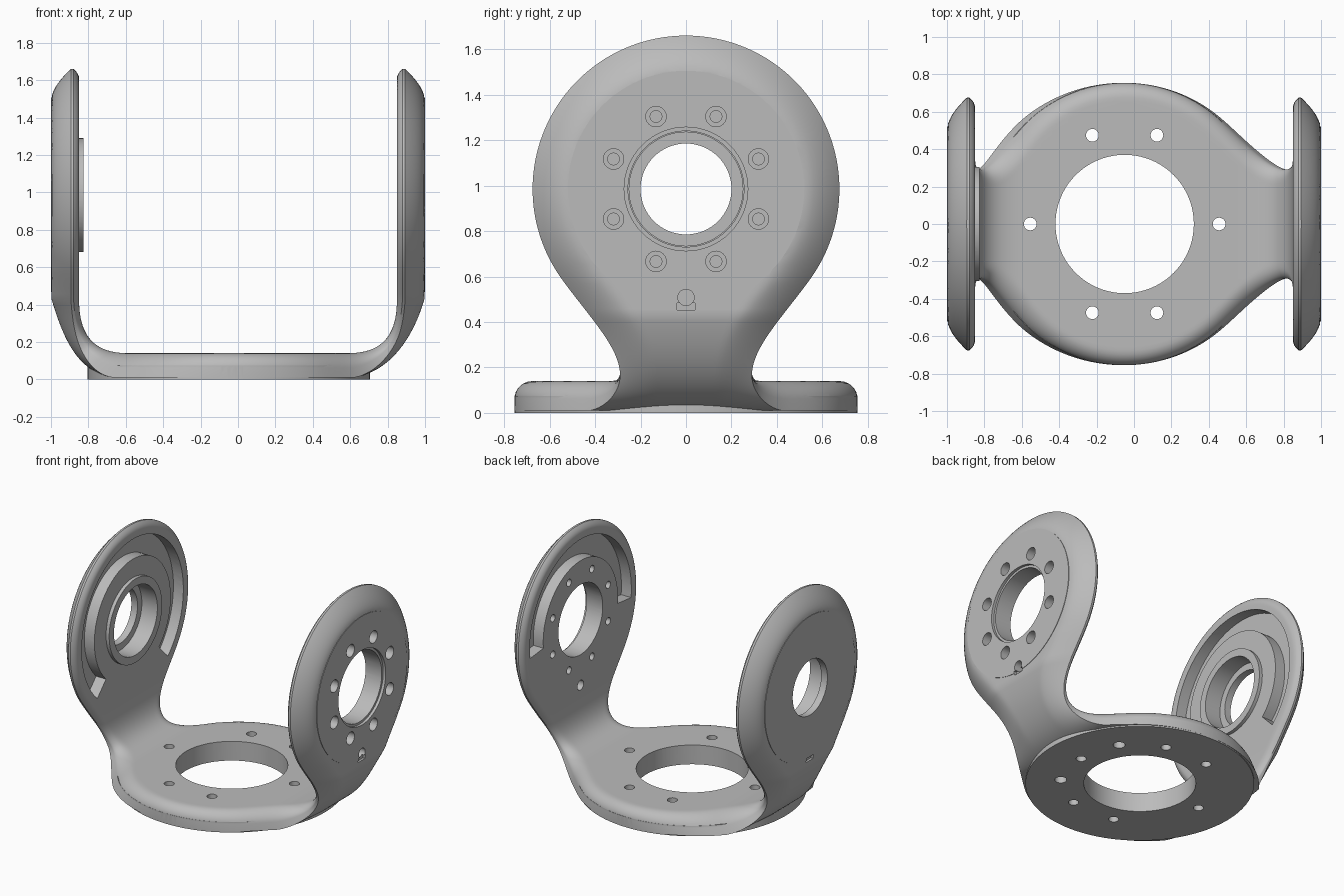
import bpy, bmesh
from math import sin, cos, pi, sqrt, hypot, radians
from mathutils import Matrix, Vector

if "Cube" in bpy.data.objects:
    bpy.data.objects.remove(bpy.data.objects["Cube"])

ARM_Z, ARM_R = 0.985, 0.675      # arm disc centre height and radius
BASE_X, BASE_R = -0.05, 0.755    # base disc centre and radius
NECK = 0.29                      # neck half width
SIDE = [sin(pi * (k / 48 - 0.5)) for k in range(49)]

grey = bpy.data.materials.new("satin grey")
grey.use_nodes = True
grey.diffuse_color = (0.5, 0.5, 0.5, 1)
grey.node_tree.nodes["Principled BSDF"].inputs["Base Color"].default_value = (0.5, 0.5, 0.5, 1)


def make(name, bm):
    bmesh.ops.recalc_face_normals(bm, faces=bm.faces)
    mesh = bpy.data.meshes.new(name)
    bm.to_mesh(mesh)
    bm.free()
    mesh.materials.append(grey)
    ob = bpy.data.objects.new(name, mesh)
    bpy.context.scene.collection.objects.link(ob)
    return ob


def bezier(p, t):
    m = 1 - t
    w = (m**3, 3 * m * m * t, 3 * m * t * t, t**3)
    return Vector([sum(a * q[i] for a, q in zip(w, p)) for i in (0, 1)])


def hermite(a, b, wa, wb, ma, mb, s):
    L = b - a
    t = (s - a) / L
    h = t * t * (3 - 2 * t)
    return wa * (1 - h) + wb * h + L * (ma * t * (1 - t)**2 + mb * t * t * (t - 1))


# Cross-sections of one half of the yoke, from base centre to arm tip
def half(sx):
    c = BASE_X * sx
    a = 0.62 if sx > 0 else 0.67
    rows = []
    for i in range(20):
        f = i / 20
        rows.append((Vector((a * f, 0.01)), Vector((0.58 * f, 0.14)), 0))
    outer = [(a, 0.01), (a + 0.18, 0.04), (0.93, 0.20), (0.997, 0.43)]
    inner = [(0.58, 0.14), (0.74, 0.14), (0.85, 0.20), (0.85, 0.43)]
    for i in range(25):
        t = i / 24
        rows.append((bezier(outer, t), bezier(inner, t), t * t * (3 - 2 * t)))
    neck_row = 32
    heights = [0.43 + (ARM_Z - 0.43) * i / 20 for i in range(1, 21)]
    heights += [ARM_Z + ARM_R * sin(radians(88 * i / 30)) for i in range(1, 31)]
    rows += [(Vector((0.997, z)), Vector((0.85, z)), 1) for z in heights]

    mids = [(o + n) / 2 for o, n, b in rows]
    s = [0.0]
    for p, q in zip(mids, mids[1:]):
        s.append(s[-1] + (q - p).length)
    s_neck, s_arm = s[neck_row], s[44] + ARM_Z - 0.43
    s_base, s_disc = c + 0.5, s_arm - 0.385

    def width(v):
        if v < s_base:
            return sqrt(BASE_R**2 - (v - c)**2)
        if v > s_disc:
            return sqrt(ARM_R**2 - (v - s_arm)**2)
        if v < s_neck:
            w = sqrt(BASE_R**2 - 0.25)
            return hermite(s_base, s_neck, w, NECK, -0.5 / w, 0, v)
        w = sqrt(ARM_R**2 - 0.385**2)
        return hermite(s_neck, s_disc, NECK, w, 0, 0.385 / w, v)

    rings = []
    for (o, n, b), v in zip(rows, s):
        w = width(v)
        slope = (width(v + 0.003) - width(v - 0.003)) / 0.006 if v < s_disc else 0
        lower, upper = [], []
        for u in SIDE:
            y = w * u
            if v < s_base:
                d = BASE_R - hypot(v - c, y)
            elif v > s_disc:
                d = ARM_R - hypot(v - s_arm, y)
            else:
                d = (w - abs(y)) / sqrt(1 + slope * slope)
            # edge rounding: soft outside on the arms, round top on the base
            d = max(d, 0)
            dome = 0.7 * max(0, 1 - d / 0.155)**1.6
            lip = 1 - 0.2 * max(0, 1 - d / 0.05)**2
            e = max(0, 1 - d / 0.08)
            top = 1 - 0.6 * (1 - sqrt(max(0, 1 - e * e)))
            p = o.lerp(n, dome * b)
            q = o.lerp(n, lip * b + top * (1 - b))
            lower.append((sx * p.x, y, p.y))
            upper.append((sx * q.x, y, q.y))
        rings.append(lower + upper[::-1])
    return rings


# Bent plate: base and both arms in one skin
bm = bmesh.new()
loops = [[bm.verts.new(p) for p in r] for r in half(-1)[:0:-1] + half(1)]
for r0, r1 in zip(loops, loops[1:]):
    for k in range(len(r0)):
        bm.faces.new((r0[k - 1], r0[k], r1[k], r1[k - 1]))
bm.faces.new(loops[0])
bm.faces.new(loops[-1][::-1])
yoke = make("yoke_bracket", bm)


def cyl_x(bm, r, x0, x1, y=0.0, z=ARM_Z, n=64):
    m = Matrix.Translation(((x0 + x1) / 2, y, z)) @ Matrix.Rotation(pi / 2, 4, 'Y')
    bmesh.ops.create_cone(bm, cap_ends=True, segments=n, radius1=r, radius2=r, depth=x1 - x0, matrix=m)


def cyl_z(bm, r, x, y, z0, z1, n=24):
    m = Matrix.Translation((x, y, (z0 + z1) / 2))
    bmesh.ops.create_cone(bm, cap_ends=True, segments=n, radius1=r, radius2=r, depth=z1 - z0, matrix=m)


def sector(bm, r0, r1, a0, a1, x0, x1, n=48):
    arc = [radians(a0 + (a1 - a0) * i / n) for i in range(n + 1)]
    pts = [(r1 * cos(a), r1 * sin(a)) for a in arc] + [(r0 * cos(a), r0 * sin(a)) for a in arc[::-1]]
    face = bm.faces.new([bm.verts.new((x0, y, ARM_Z + z)) for y, z in pts])
    ext = bmesh.ops.extrude_face_region(bm, geom=[face])["geom"]
    bmesh.ops.translate(bm, verts=[g for g in ext if isinstance(g, bmesh.types.BMVert)], vec=(x1 - x0, 0, 0))


def boolean(name, bm, operation):
    tool = make(name, bm)
    tool.hide_render = True
    mod = yoke.modifiers.new(name, 'BOOLEAN')
    mod.operation, mod.solver, mod.object = operation, 'EXACT', tool
    bpy.ops.object.select_all(action='DESELECT')
    bpy.context.view_layer.objects.active = yoke
    yoke.select_set(True)
    bpy.ops.object.modifier_apply(modifier=name)
    bpy.data.objects.remove(tool)


# Base foot
bm = bmesh.new()
cyl_z(bm, BASE_R, BASE_X, 0, 0, 0.075, 128)
boolean("base_foot", bm, 'UNION')

# Outer face discs and the bearing boss
bm = bmesh.new()
cyl_x(bm, 0.52, 0.93, 1.0, n=96)
cyl_x(bm, 0.52, -1.0, -0.93, n=96)
boolean("face_discs", bm, 'UNION')
bm = bmesh.new()
cyl_x(bm, 0.305, -0.9, -0.825)
boolean("bearing_boss", bm, 'UNION')

bolts = [(0.345 * cos(a), ARM_Z + 0.345 * sin(a)) for a in [radians(22.5 + 45 * i) for i in range(8)]]

# Pockets, counterbores, slots and blind holes
bm = bmesh.new()
sector(bm, 0.44, 0.585, -46, 226, -0.93, -0.8)
sector(bm, 0.43, 0.585, -6, 186, 0.8, 0.93)
cyl_x(bm, 0.25, -0.95, -0.7)
cyl_x(bm, 0.272, 0.98, 1.1)
for y, z in bolts:
    cyl_x(bm, 0.045, 0.94, 1.1, y, z, 24)
for sx in (-1, 1):
    m = Matrix.Translation((sx * 1.01, 0, 0.468)) @ Matrix.Diagonal((0.06, 0.08, 0.03, 1))
    bmesh.ops.create_cube(bm, size=1, matrix=m)
for sy in (-1, 1):
    cyl_z(bm, 0.04, 0.38, sy * 0.3, -0.1, 0.07)
boolean("recess_cutter", bm, 'DIFFERENCE')

# Through holes
bm = bmesh.new()
cyl_x(bm, 0.2, -1.1, -0.7)
cyl_x(bm, 0.255, 0.7, 1.1)
for y, z in bolts:
    cyl_x(bm, 0.026, 0.7, 1.1, y, z, 20)
cyl_x(bm, 0.036, 0.7, 1.1, 0, 0.508, 20)
cyl_z(bm, 0.37, BASE_X, 0, -0.1, 0.3, 80)
for a in (0, 70, 110, 180, 250, 290):
    cyl_z(bm, 0.034, BASE_X + 0.505 * cos(radians(a)), 0.505 * sin(radians(a)), -0.1, 0.3)
boolean("hole_cutter", bm, 'DIFFERENCE')

bpy.ops.object.shade_smooth_by_angle(angle=radians(30))
